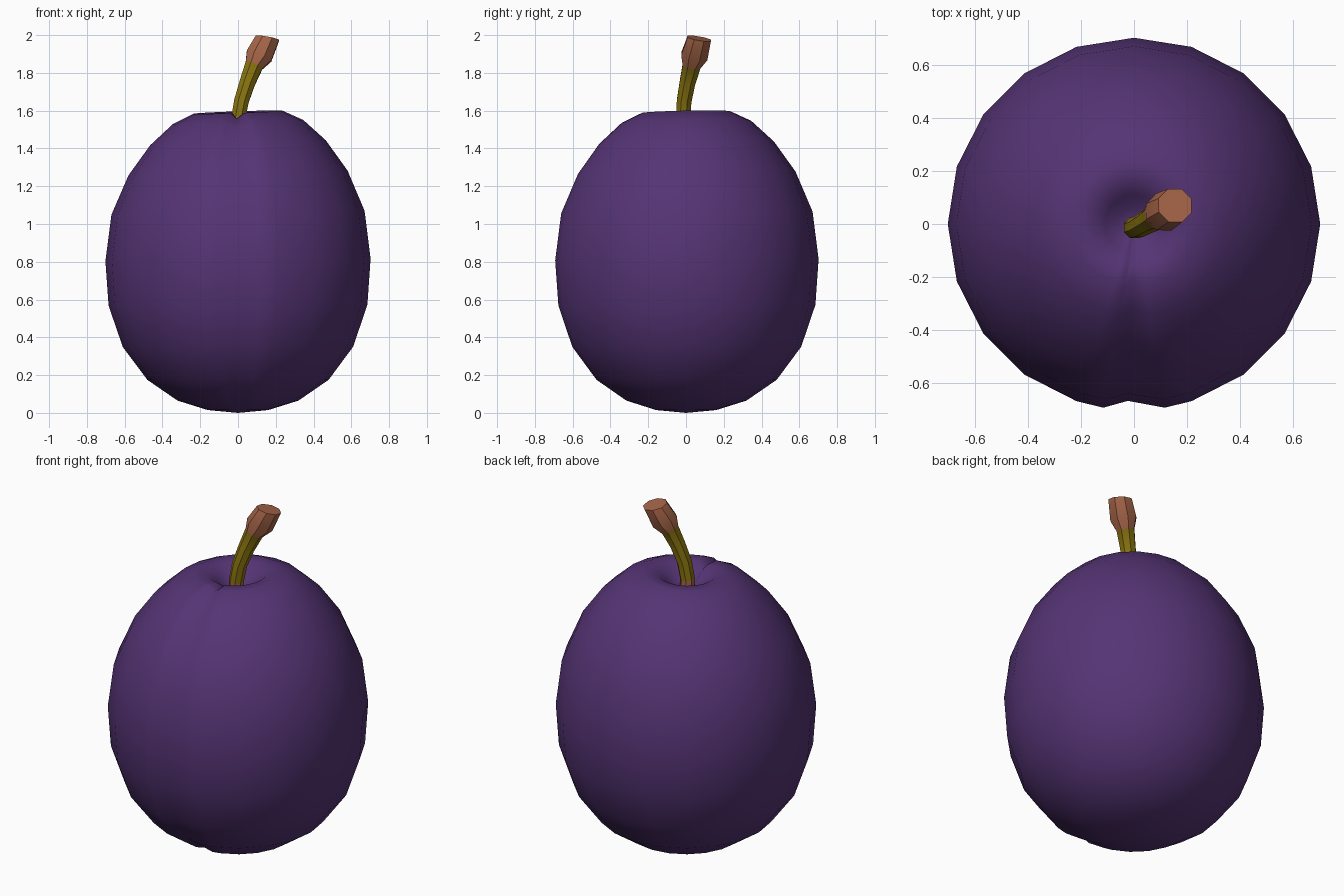
import bpy, bmesh, math
from mathutils import Vector

if "Cube" in bpy.data.objects:
    bpy.data.objects.remove(bpy.data.objects["Cube"])


def material(name, rgb):
    m = bpy.data.materials.new(name)
    m.diffuse_color = (*rgb, 1)
    m.use_nodes = True
    m.node_tree.nodes["Principled BSDF"].inputs["Base Color"].default_value = m.diffuse_color
    return m


def make_object(name, bm, mats, angle):
    bmesh.ops.recalc_face_normals(bm, faces=bm.faces)
    me = bpy.data.meshes.new(name)
    bm.to_mesh(me)
    bm.free()
    ob = bpy.data.objects.new(name, me)
    bpy.context.collection.objects.link(ob)
    for m in mats:
        me.materials.append(m)
    bpy.ops.object.select_all(action='DESELECT')
    ob.select_set(True)
    bpy.context.view_layer.objects.active = ob
    bpy.ops.object.shade_smooth_by_angle(angle=math.radians(angle))
    return ob


def bridge(bm, a, b):
    n = len(a)
    return [bm.faces.new((a[i], a[(i + 1) % n], b[(i + 1) % n], b[i])) for i in range(n)]


purple = material("plum purple", (0.09, 0.034, 0.175))
olive = material("stem olive", (0.25, 0.175, 0.005))
brown = material("stem brown", (0.38, 0.13, 0.065))

# Plum body: lathed profile (radius, height, crease depth) with a crease at the front
profile = [(0.16, 0.015, 0.01), (0.32, 0.065, 0.025), (0.48, 0.175, 0.035),
           (0.61, 0.35, 0.035), (0.685, 0.57, 0.035), (0.702, 0.81, 0.035),
           (0.67, 1.06, 0.03), (0.58, 1.27, 0.03), (0.465, 1.43, 0.03),
           (0.345, 1.54, 0.03), (0.235, 1.592, 0.03), (0.16, 1.588, 0.03),
           (0.11, 1.55, 0.02), (0.06, 1.51, 0.01)]
angles = [-2, 9.5] + [18 * k for k in range(1, 20)] + [350.5]
bm = bmesh.new()
rings = []
for r, z, depth in profile:
    ring = []
    for i, a in enumerate(angles):
        t = math.radians(a - 90)
        d = depth if i == 0 else 0
        side = min(z / 1.6, 1)
        rr = r - d * side ** 0 * min(1, r / 0.3)
        x, y = rr * math.cos(t), rr * math.sin(t)
        zz = z + (0.035 * x + 0.02 * y) * side ** 2
        if z > 1.4:
            zz -= d
        ring.append(bm.verts.new((x, y, zz)))
    if rings:
        bridge(bm, rings[-1], ring)
    rings.append(ring)
for ring, z in ((rings[0], 0.0), (rings[-1], 1.495)):
    c = bm.verts.new((0, 0, z))
    for i in range(len(ring)):
        bm.faces.new((c, ring[i], ring[(i + 1) % len(ring)]))
make_object("plum_body", bm, [purple], 180)

# Stem: bent octagonal tube with a flared brown end and a brown foot
path = [((0, -0.01, 1.46), 0.040, (0, 0, 1)),
        ((0.0, -0.015, 1.55), 0.041, (0.1, 0, 1)),
        ((0.018, -0.01, 1.65), 0.042, (0.25, 0.1, 1)),
        ((0.05, 0.008, 1.75), 0.045, (0.4, 0.2, 1)),
        ((0.085, 0.03, 1.84), 0.052, (0.45, 0.22, 1)),
        ((0.112, 0.045, 1.89), 0.076, (0.4, 0.2, 1)),
        ((0.155, 0.07, 1.982), 0.068, (0.17, 0.17, 1))]
bm = bmesh.new()
prev = None
for k, (c, r, n) in enumerate(path):
    q = Vector((0, 0, 1)).rotation_difference(Vector(n))
    ring = []
    for i in range(8):
        t = math.tau * (i + 0.5) / 8
        ring.append(bm.verts.new(Vector(c) + q @ Vector((r * math.cos(t), r * math.sin(t), 0))))
    if prev:
        for f in bridge(bm, prev, ring):
            f.material_index = 1 if k in (1, 5, 6) else 0
    else:
        bm.faces.new(ring).material_index = 1
    prev = ring
bm.faces.new(prev).material_index = 1
make_object("stem", bm, [olive, brown], 40)
